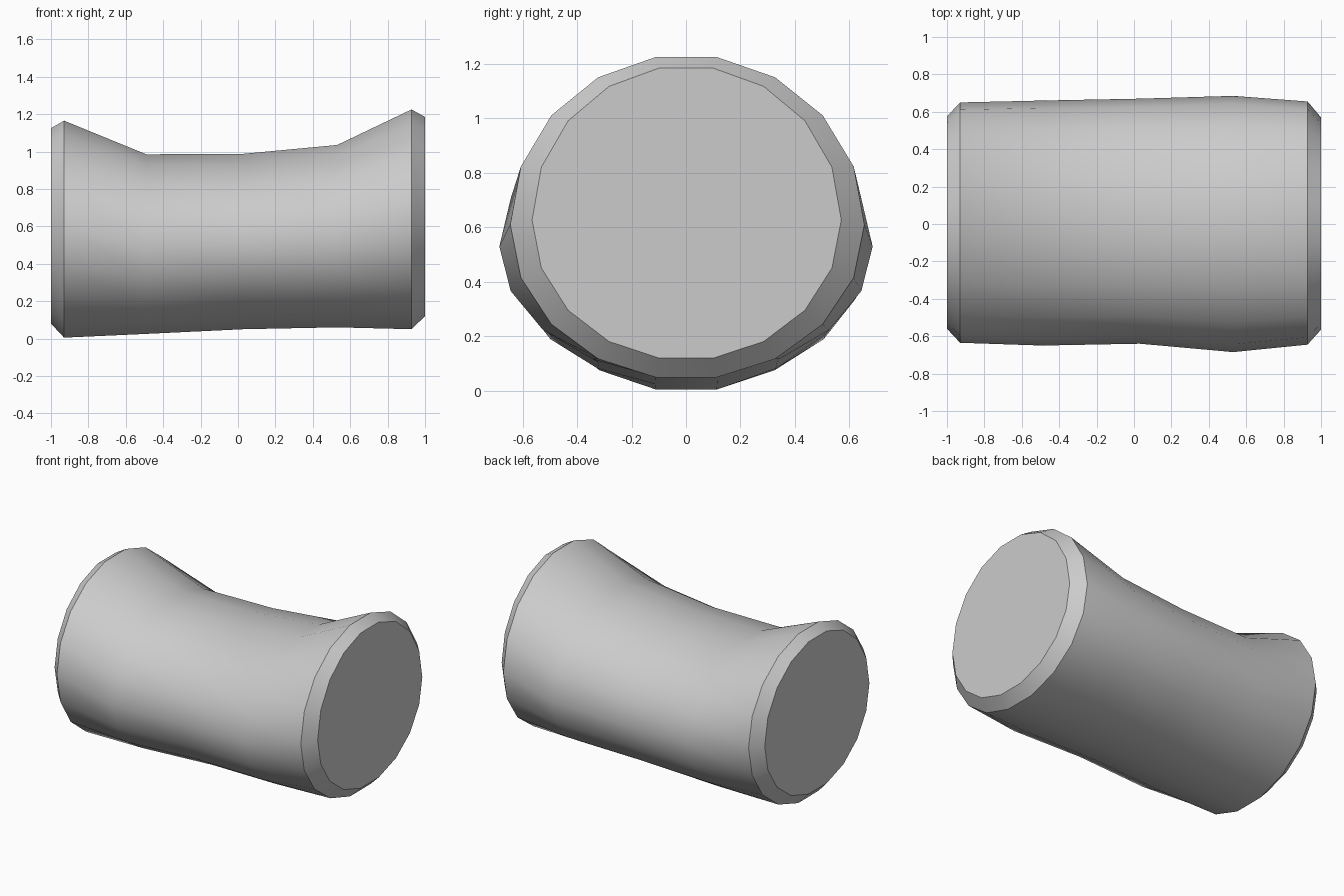
import bpy, bmesh
from math import cos, sin, radians

if "Cube" in bpy.data.objects:
    bpy.data.objects.remove(bpy.data.objects["Cube"])

SIDES = 18
S80 = sin(radians(80))

# Cross-sections: x, front half-width, back half-width, widest height, top, bottom
rings = [
    (-1.00, 0.56, 0.575, 0.59, 1.125, 0.080),
    (-0.93, 0.635, 0.65, 0.59, 1.165, 0.005),
    (-0.49, 0.65, 0.66, 0.50, 0.985, 0.025),
    (0.03, 0.64, 0.67, 0.51, 0.988, 0.050),
    (0.53, 0.685, 0.685, 0.53, 1.035, 0.060),
    (0.928, 0.645, 0.655, 0.61, 1.225, 0.050),
    (1.00, 0.565, 0.57, 0.627, 1.185, 0.120),
]


def add_ring(bm, x, front, back, mid, top, bottom):
    verts = []
    for i in range(SIDES):
        a = radians(360 * i / SIDES)
        c, s = cos(a), sin(a)
        y = c * (back if c > 0 else front)
        z = mid + s / S80 * ((top - mid) if s > 0 else (mid - bottom))
        verts.append(bm.verts.new((x, y, z)))
    return verts


# Sagging bolster body lofted through the rings, closed by flat ends
bm = bmesh.new()
loops = [add_ring(bm, *r) for r in rings]
for a, b in zip(loops, loops[1:]):
    for i in range(SIDES):
        j = (i + 1) % SIDES
        bm.faces.new((a[i], a[j], b[j], b[i]))
bm.faces.new(loops[0])
bm.faces.new(loops[-1])
bmesh.ops.recalc_face_normals(bm, faces=bm.faces)

mesh = bpy.data.meshes.new("bolster")
bm.to_mesh(mesh)
bm.free()
body = bpy.data.objects.new("bolster", mesh)
bpy.context.collection.objects.link(body)

# Smooth barrel with crisp bevelled rims
bpy.context.view_layer.objects.active = body
body.select_set(True)
bpy.ops.object.shade_smooth_by_angle(angle=radians(32))
